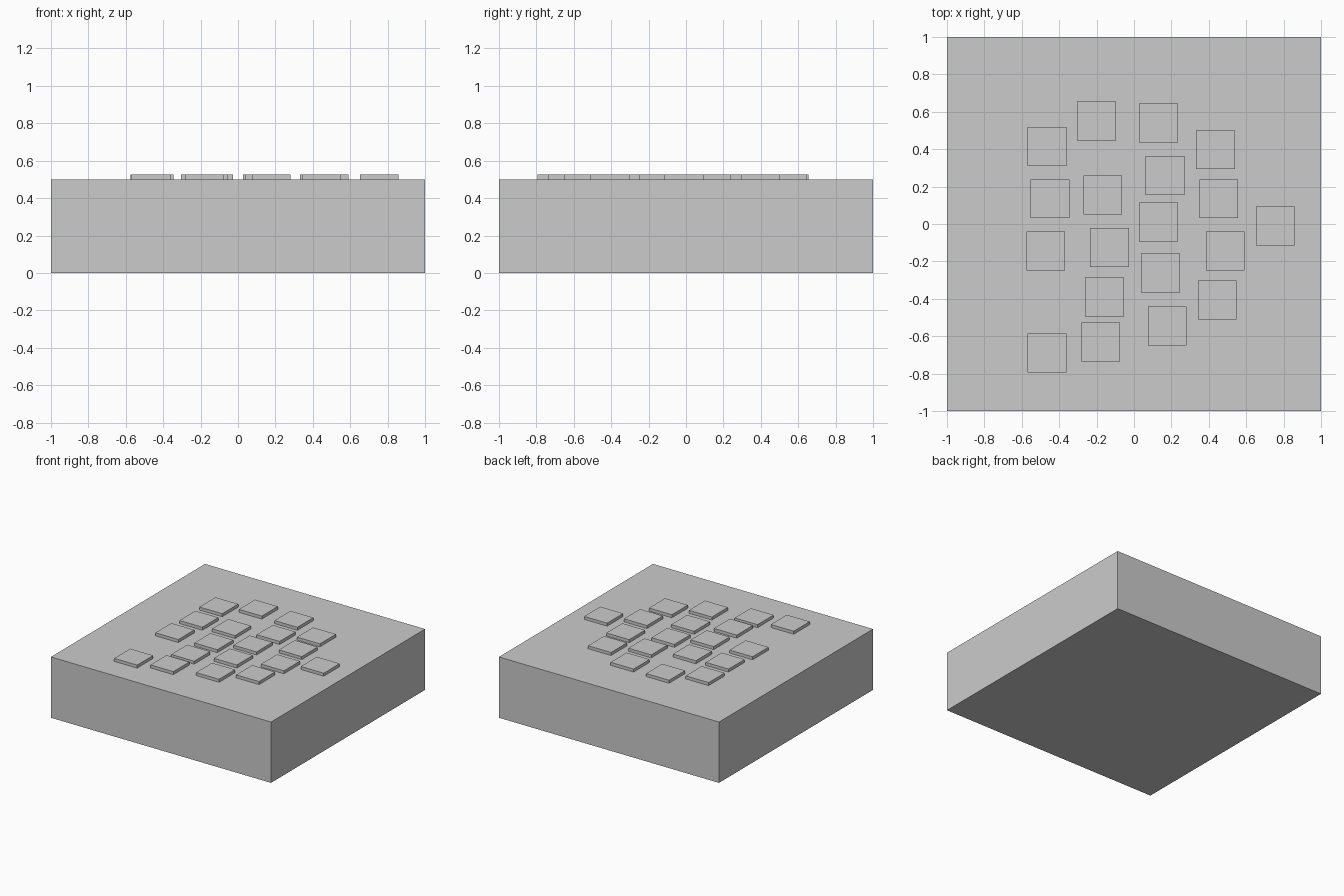
import bpy

if "Cube" in bpy.data.objects:
    bpy.data.objects.remove(bpy.data.objects["Cube"])

SLAB_TOP = 0.5
TILE = 0.208
TILE_H = 0.025


def box(name, x, y, z0, sx, sy, sz):
    bpy.ops.mesh.primitive_cube_add(size=1, location=(x, y, z0 + sz / 2))
    ob = bpy.context.object
    ob.name = name
    ob.scale = (sx, sy, sz)
    bpy.ops.object.transform_apply(location=False, rotation=False, scale=True)
    return ob


# Solid square slab
box("slab", 0, 0, 0, 2, 2, SLAB_TOP)

# Thin raised tiles in loose columns: column of (x, y) centres
columns = [
    [(-0.465, 0.415), (-0.45, 0.135), (-0.472, -0.145), (-0.465, -0.69)],
    [(-0.2, 0.55), (-0.167, 0.155), (-0.132, -0.125), (-0.157, -0.39), (-0.178, -0.63)],
    [(0.13, 0.54), (0.165, 0.26), (0.13, 0.01), (0.142, -0.263), (0.178, -0.545)],
    [(0.435, 0.397), (0.453, 0.135), (0.488, -0.145), (0.445, -0.407)],
    [(0.755, -0.01)],
]
for c, column in enumerate(columns, 1):
    for r, (x, y) in enumerate(column, 1):
        box(f"raised_tile_{c}_{r}", x, y, SLAB_TOP, TILE, TILE, TILE_H)
